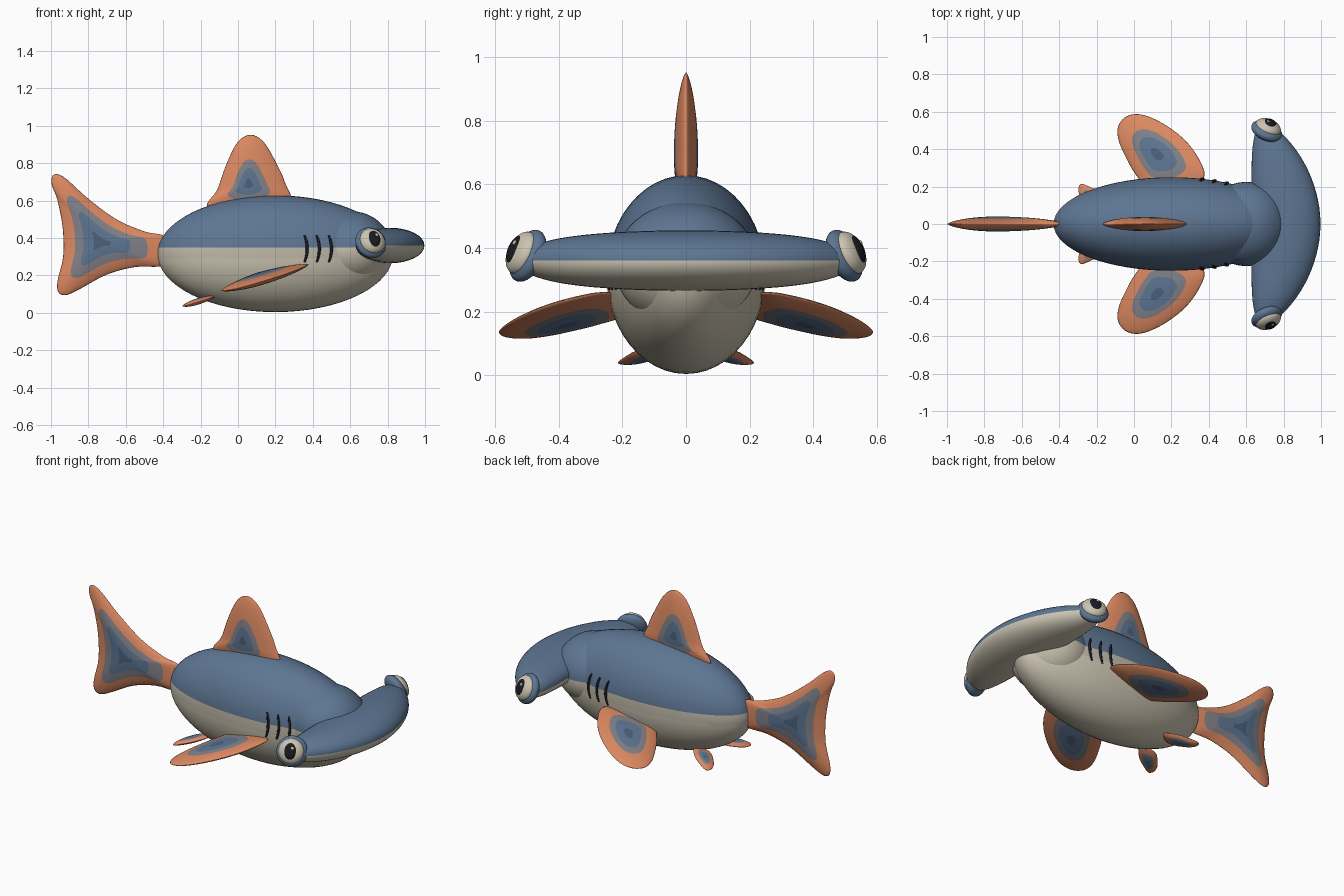
import bpy, bmesh, math
from mathutils import Vector, Matrix

cube = bpy.data.objects.get("Cube")
if cube:
    bpy.data.objects.remove(cube, do_unlink=True)


def material(name, rgb):
    m = bpy.data.materials.new(name)
    m.use_nodes = True
    m.diffuse_color = (*rgb, 1)
    m.node_tree.nodes["Principled BSDF"].inputs["Base Color"].default_value = (*rgb, 1)
    return m


BLUE = material("steel blue", (0.11, 0.18, 0.29))
CREAM = material("belly cream", (0.60, 0.55, 0.44))
SHADE = material("flank cream", (0.52, 0.48, 0.39))
ORANGE = material("fin orange", (0.72, 0.25, 0.12))
GREY = material("fin grey", (0.22, 0.22, 0.25))
CORE = material("fin deep blue", (0.07, 0.12, 0.20))
BLACK = material("black", (0.01, 0.01, 0.015))


def finish(name, bm, mats, rule=None):
    bmesh.ops.recalc_face_normals(bm, faces=bm.faces)
    for f in bm.faces:
        f.smooth = True
        if rule:
            f.material_index = rule(f.calc_center_median())
    me = bpy.data.meshes.new(name)
    bm.to_mesh(me)
    bm.free()
    for m in mats:
        me.materials.append(m)
    ob = bpy.data.objects.new(name, me)
    bpy.context.collection.objects.link(ob)
    return ob


def cut(bm, z):
    bmesh.ops.bisect_plane(bm, geom=bm.verts[:] + bm.edges[:] + bm.faces[:],
                           plane_co=(0, 0, z), plane_no=(0, 0, 1))


def ellipsoid(centre, radii, rot=Matrix()):
    bm = bmesh.new()
    bmesh.ops.create_uvsphere(bm, u_segments=48, v_segments=32, radius=1)
    bm.transform(Matrix.Translation(centre) @ rot @ Matrix.Diagonal((*radii, 1)))
    return bm


def lay_along_x(centre, radii):
    # sphere poles point along the body
    rx, ry, rz = radii
    return ellipsoid(centre, (rz, ry, rx), Matrix.Rotation(math.pi / 2, 4, "Y"))


# Body and neck, split into back and belly colours
BC, BR = (0.2, 0, 0.316), (0.63, 0.25, 0.312)
WATERLINE, BAND = 0.35, 0.29
bm = lay_along_x(BC, BR)
cut(bm, WATERLINE)
cut(bm, BAND)
finish("body", bm, [BLUE, CREAM, SHADE],
       lambda c: 0 if c.z > WATERLINE else 2 if c.z > BAND else 1)

bm = lay_along_x((0.6, 0, 0.347), (0.22, 0.225, 0.197))
cut(bm, WATERLINE)
finish("neck", bm, [BLUE, CREAM], lambda c: 0 if c.z > WATERLINE else 1)

# Hammer head: elliptical sections swept across the width
bm = bmesh.new()
SPAN, BACK, MID = 0.545, 0.628, 0.36
rings, steps, seg = [], 40, 32
for i in range(1, steps):
    y = -SPAN * math.cos(math.pi * i / steps)
    end = math.sqrt(1 - (abs(y) / SPAN) ** 8)
    front = 0.997 - 0.8 * y * y
    half, high = (front - BACK) / 2 * end, 0.095 * math.sqrt(1 - (y / 0.62) ** 2) * end
    mid = (front + BACK) / 2
    rings.append([bm.verts.new((mid + half * math.cos(a), y, MID + high * math.sin(a)))
                  for a in (2 * math.pi * k / seg for k in range(seg))])
for a, b in zip(rings, rings[1:]):
    for k in range(seg):
        j = (k + 1) % seg
        bm.faces.new((a[k], a[j], b[j], b[k]))
bm.faces.new(rings[0])
bm.faces.new(rings[-1])
finish("hammer_head", bm, [BLUE, CREAM], lambda c: 0 if c.z > MID else 1)

# Eyes: socket, eyeball, pupil and glint stacked along the gaze
for side, label in ((1, "left"), (-1, "right")):
    gaze = Vector((0.36, 0.84 * side, 0.40)).normalized()
    rot = gaze.to_track_quat("Z", "Y").to_matrix().to_4x4()
    base = Vector((0.71, 0.497 * side, 0.375))
    for part, out, radii, mat in (
            ("socket", 0, (0.087, 0.087, 0.042), BLUE),
            ("eyeball", 0.022, (0.071, 0.071, 0.04), CREAM),
            ("pupil", 0.043, (0.041, 0.05, 0.024), BLACK)):
        finish(f"{label}_{part}", ellipsoid(base + gaze * out, radii, rot), [mat])
    glint = base + gaze * 0.063 + rot.to_3x3() @ Vector((0.012, 0.018, 0))
    finish(f"{label}_glint", ellipsoid(glint, (0.009, 0.009, 0.004), rot), [CREAM])


def smooth_loop(pts, n=6):
    # closed Catmull-Rom outline
    out, count = [], len(pts)
    for i in range(count):
        p0, p1, p2, p3 = (Vector(pts[(i + k - 1) % count]) for k in range(4))
        for s in range(n):
            t = s / n
            out.append(0.5 * (2 * p1 + (p2 - p0) * t + (2 * p0 - 5 * p1 + 4 * p2 - p3) * t * t
                              + (3 * p1 - p0 - 3 * p2 + p3) * t ** 3))
    return out


def fin(name, outline, centre, thick, place, grey, blue):
    # puffed fin made of nested rings, coloured ring by ring
    bm = bmesh.new()
    loop, c = smooth_loop(outline), Vector(centre)
    levels = sorted({1, 0.985, 0.95, 0.89, 0.8, 0.7, grey, (grey + blue) / 2, blue,
                     blue * 0.65, blue * 0.35}, reverse=True)
    n = len(loop)
    rim = [bm.verts.new(place(p.x, p.y, 0)) for p in loop]
    for sign in (1, -1):
        prev = rim
        for outer, t in zip(levels, levels[1:] + [0]):
            d = sign * thick * (1 - t ** 2) ** 0.7
            index = 0 if outer > grey else 1 if outer > blue else 2 if outer > blue * 0.36 else 3
            if t:
                ring = [bm.verts.new(place(*(c + (p - c) * t), d)) for p in loop]
            else:
                tip = bm.verts.new(place(c.x, c.y, d))
            for k in range(n):
                j = (k + 1) % n
                quad = (prev[k], prev[j], ring[j], ring[k]) if t else (prev[k], prev[j], tip)
                bm.faces.new(quad).material_index = index
            prev = ring
    return finish(name, bm, [ORANGE, GREY, BLUE, CORE])


def upright(u, v, d):
    return (u, d, v)


fin("dorsal_fin",
    [(-0.16, 0.56), (-0.11, 0.66), (-0.06, 0.8), (0, 0.915), (0.07, 0.952), (0.14, 0.91),
     (0.205, 0.8), (0.25, 0.7), (0.275, 0.58), (0.06, 0.5)],
    (0.055, 0.69), 0.038, upright, 0.5, 0.32)

fin("tail_fin",
    [(-0.38, 0.4), (-0.5, 0.435), (-0.65, 0.5), (-0.8, 0.61), (-0.93, 0.725), (-0.985, 0.738),
     (-0.997, 0.69), (-0.965, 0.6), (-0.937, 0.45), (-0.935, 0.3), (-0.965, 0.17),
     (-0.96, 0.11), (-0.92, 0.095), (-0.85, 0.125), (-0.7, 0.205), (-0.55, 0.245), (-0.38, 0.26)],
    (-0.74, 0.38), 0.04, upright, 0.68, 0.44)

PECTORAL = [(0.375, 0.25), (0.34, 0.36), (0.26, 0.46), (0.15, 0.54), (0.04, 0.585),
            (-0.04, 0.575), (-0.085, 0.52), (-0.08, 0.44), (-0.03, 0.33), (0.02, 0.25),
            (0.1, 0.17), (0.27, 0.17)]
PELVIC = [(-0.12, 0.09), (-0.17, 0.16), (-0.24, 0.2), (-0.285, 0.213), (-0.297, 0.175),
          (-0.27, 0.12), (-0.2, 0.06)]
for side, label in ((1, "left"), (-1, "right")):
    def pectoral(u, v, d):
        return (u - 0.25 * d, v * side, 0.19 + 0.25 * (u - 0.15) - 0.1 * (v - 0.38) + d)

    def pelvic(u, v, d):
        return (u - 0.25 * d, v * side, 0.062 + 0.27 * (u + 0.21) - 0.06 * (v - 0.14) + d)

    fin(f"{label}_pectoral_fin", PECTORAL, (0.13, 0.375), 0.03, pectoral, 0.62, 0.43)
    fin(f"{label}_pelvic_fin", PELVIC, (-0.22, 0.14), 0.016, pelvic, 0.6, 0.42)

    # Gill slits: bowed tubes lying on the flank
    for g, x0 in enumerate((0.355, 0.42, 0.485)):
        cu = bpy.data.curves.new(f"{label}_gill_{g + 1}", "CURVE")
        cu.dimensions = "3D"
        cu.bevel_depth, cu.bevel_resolution, cu.use_fill_caps = 0.008, 3, True
        sp = cu.splines.new("POLY")
        sp.points.add(12)
        for i, p in enumerate(sp.points):
            s = i / 6 - 1
            x, z = x0 + 0.015 * (1 - s * s), 0.342 + 0.072 * s
            y = BR[1] * math.sqrt(1 - ((x - BC[0]) / BR[0]) ** 2 - ((z - BC[2]) / BR[2]) ** 2)
            p.co = (x, y * side, z, 1)
            p.radius = 1 - 0.4 * s * s
        cu.materials.append(BLACK)
        bpy.context.collection.objects.link(bpy.data.objects.new(cu.name, cu))
